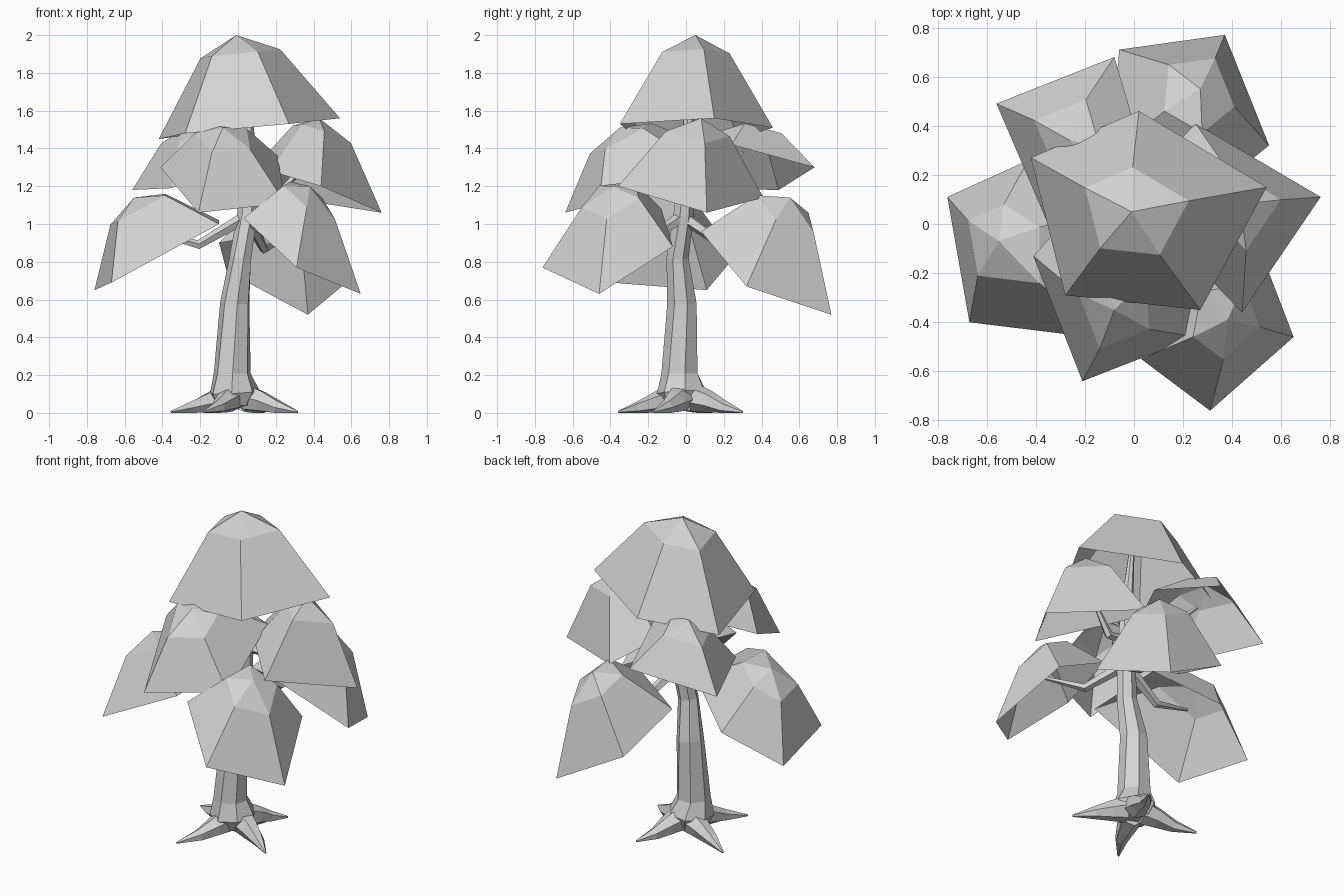
import bpy, bmesh, math
from mathutils import Vector

cube = bpy.data.objects.get("Cube")
if cube:
    bpy.data.objects.remove(cube, do_unlink=True)

# One plain grey for the whole tree
grey = bpy.data.materials.new("plain grey")
grey.use_nodes = True
grey.diffuse_color = (0.65, 0.65, 0.65, 1)
grey.node_tree.nodes["Principled BSDF"].inputs["Base Color"].default_value = grey.diffuse_color


def add_object(name, bm):
    """Turn a finished bmesh into a flat shaded grey object."""
    bmesh.ops.recalc_face_normals(bm, faces=bm.faces)
    mesh = bpy.data.meshes.new(name)
    bm.to_mesh(mesh)
    bm.free()
    mesh.materials.append(grey)
    obj = bpy.data.objects.new(name, mesh)
    bpy.context.collection.objects.link(obj)


def bridge(bm, lower, upper):
    """Join two rings of equal length with quads."""
    count = len(lower)
    for i in range(count):
        j = (i + 1) % count
        bm.faces.new((lower[i], lower[j], upper[j], upper[i]))


def tube(name, path, radii, sides, twist=0.0):
    """Faceted tapering limb along a path; nothing sinks below the ground."""
    bm = bmesh.new()
    rings = []
    points = [Vector(p) for p in path]
    last = len(points) - 1
    for k, (point, radius) in enumerate(zip(points, radii)):
        along = points[min(k + 1, last)] - points[max(k - 1, 0)]
        turn = Vector((0, 0, 1)).rotation_difference(along)
        ring = []
        for i in range(sides):
            a = math.tau * i / sides + twist * k
            co = point + turn @ Vector((math.cos(a), math.sin(a), 0)) * radius
            co.z = max(co.z, 0)
            ring.append(bm.verts.new(co))
        rings.append(ring)
    for lower, upper in zip(rings, rings[1:]):
        bridge(bm, lower, upper)
    bm.faces.new(rings[0])
    bm.faces.new(rings[-1])
    add_object(name, bm)


def canopy(name, apex, *rim):
    """Open five sided leaf dome: rim, shoulder ring and apex."""
    bm = bmesh.new()
    apex = Vector(apex)
    rim = [Vector(p) for p in rim]
    centre = sum(rim, Vector()) / len(rim)
    shoulder = [centre + (apex - centre) * 0.8 + (p - centre) * 0.44 for p in rim]
    low = [bm.verts.new(p) for p in rim]
    high = [bm.verts.new(p) for p in shoulder]
    tip = bm.verts.new(apex)
    bridge(bm, low, high)
    for i in range(len(high)):
        bm.faces.new((high[i], high[(i + 1) % len(high)], tip))
    # Triangulate so the uneven side panels crease like folded card
    bmesh.ops.triangulate(bm, faces=[f for f in bm.faces if len(f.verts) == 4])
    add_object(name, bm)
    return centre, apex


# Trunk: leaning and tapering upward from the root flare
trunk_path = [(-.02, -.02, .04), (-.02, -.02, .11), (-.03, -.03, .21), (-.015, -.02, .58),
              (.015, -.045, .82), (.05, -.015, 1.05), (.06, 0, 1.35), (.04, .03, 1.8)]
trunk_radii = [.1, .135, .1, .08, .06, .055, .04, .015]
tube("trunk", trunk_path, trunk_radii, 7, 0.12)

# Roots: four flared arms on the ground
for name, angle, reach in (("front_right_root", -117, .4), ("front_left_root", -29, .36),
                           ("back_left_root", 65, .33), ("back_right_root", 159, .38)):
    a = math.radians(angle)
    arm = [(math.cos(a + bend) * reach * t, math.sin(a + bend) * reach * t, z)
           for t, z, bend in ((.15, .08, 0), (.38, .06, .05), (.65, .03, .06), (1, .005, 0))]
    tube(name, arm, (.075, .06, .038, .006), 6)

# Leaf domes: apex first, then the five rim corners
canopy("top_canopy", (-.01, .05, 2), (-.42, .27, 1.45), (-.28, -.29, 1.48),
       (.27, -.35, 1.53), (.54, .15, 1.56), (.02, .46, 1.51))

domes = {
    "front": canopy("front_canopy", (-.08, -.35, 1.51), (-.41, -.13, 1.3), (-.21, -.64, 1.06),
                    (.25, -.46, 1.11), (.21, 0, 1.36), (-.2, .1, 1.42)),
    "left": canopy("left_canopy", (.43, .08, 1.56), (.76, .11, 1.06), (.25, .41, 1.14),
                   (.06, .2, 1.27), (.17, -.08, 1.28), (.44, -.36, 1.2)),
    "front_left": canopy("front_left_canopy", (.38, -.39, 1.2), (.31, -.76, .77),
                         (.65, -.46, .63), (.5, -.07, .88), (.11, -.13, 1.08), (.03, -.55, 1.03)),
    "right": canopy("right_canopy", (-.55, -.07, 1.14), (-.76, .11, .65), (-.67, -.4, .69),
                    (-.1, -.47, 1), (-.1, .05, 1.02), (-.43, .26, .83)),
    "back_right": canopy("back_right_canopy", (-.26, .34, 1.52), (-.56, .49, 1.18),
                         (-.35, 0, 1.19), (-.05, -.05, 1.33), (.05, .24, 1.42), (-.08, .68, 1.3)),
    "back_left": canopy("back_left_canopy", (.27, .55, 1.14), (.37, .77, .52),
                        (.55, .32, .67), (.25, .08, .96), (-.1, .28, .9), (-.06, .71, .75)),
}


def trunk_at(z):
    """Centre of the trunk at a given height."""
    for a, b in zip(trunk_path, trunk_path[1:]):
        if a[2] <= z <= b[2]:
            return Vector(a).lerp(Vector(b), (z - a[2]) / (b[2] - a[2]))
    return Vector(trunk_path[-1])


# Branches: thin sagging limbs from the crown of the trunk into each side dome
for name, (centre, apex) in domes.items():
    start = trunk_at(max(centre.z, 1.04))
    end = centre.lerp(apex, .4)
    middle = start.lerp(end, .5) - Vector((0, 0, .11))
    tube(name + "_branch", (start, middle, end), (.036, .025, .01), 5)
